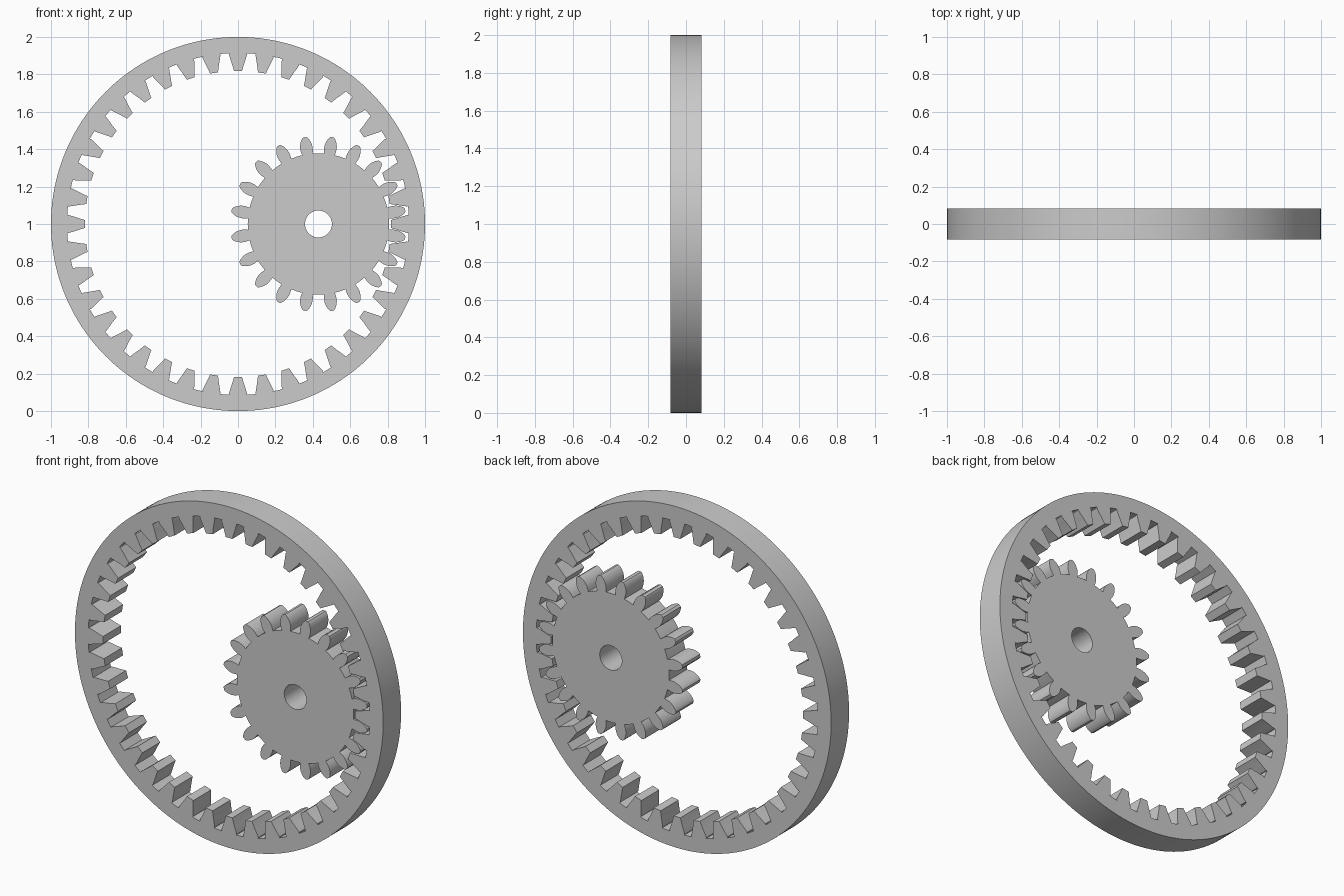
import bpy, bmesh
from math import cos, sin, pi, radians

if "Cube" in bpy.data.objects:
    bpy.data.objects.remove(bpy.data.objects["Cube"])

HALF_DEPTH = 0.083
AXLE_Z = 1.0


def circle(r, n):
    return [(r * cos(2 * pi * i / n), r * sin(2 * pi * i / n)) for i in range(n)]


def gear_outline(teeth, phase, flank, root_r, root_steps=2):
    """Closed outline; flank = (radius, half width) from root to tip."""
    pts = []
    pitch = 2 * pi / teeth
    for i in range(teeth):
        a = phase + i * pitch
        polar = [(r, a - w / r) for r, w in flank]
        polar += [(r, a + w / r) for r, w in reversed(flank)]
        # root arc up to the next tooth
        h = flank[0][1] / flank[0][0]
        gap = pitch - 2 * h
        polar += [(root_r, a + h + gap * k / root_steps) for k in range(1, root_steps)]
        pts += [(r * cos(t), r * sin(t)) for r, t in polar]
    return pts


def plate(name, loops, x):
    """Filled 2D profile with holes, given thickness and stood upright."""
    cu = bpy.data.curves.new(name + "_profile", 'CURVE')
    cu.dimensions = '2D'
    cu.fill_mode = 'BOTH'
    cu.extrude = HALF_DEPTH
    for loop in loops:
        sp = cu.splines.new('POLY')
        sp.points.add(len(loop) - 1)
        for p, (u, v) in zip(sp.points, loop):
            p.co = (u, v, 0, 1)
        sp.use_cyclic_u = True
    tmp = bpy.data.objects.new(name + "_tmp", cu)
    bpy.context.collection.objects.link(tmp)
    bpy.context.view_layer.update()
    dg = bpy.context.evaluated_depsgraph_get()
    me = bpy.data.meshes.new_from_object(tmp.evaluated_get(dg))
    bpy.data.objects.remove(tmp)
    me.name = name

    bm = bmesh.new()
    bm.from_mesh(me)
    bmesh.ops.remove_doubles(bm, verts=bm.verts, dist=1e-5)
    for v in bm.verts:  # profile plane becomes XZ
        v.co = (v.co.x, -v.co.z, v.co.y)
    bmesh.ops.recalc_face_normals(bm, faces=bm.faces)
    bm.to_mesh(me)
    bm.free()

    ob = bpy.data.objects.new(name, me)
    ob.location = (x, 0, AXLE_Z)
    bpy.context.collection.objects.link(ob)
    bpy.ops.object.select_all(action='DESELECT')
    ob.select_set(True)
    bpy.context.view_layer.objects.active = ob
    bpy.ops.object.shade_smooth_by_angle(angle=radians(30))
    return ob


# outer ring with 40 inward teeth
ring_flank = [(0.914, 0.046), (0.909, 0.0495 - 0.001), (0.897, 0.0455),
              (0.878, 0.0395), (0.86, 0.0335), (0.84, 0.0275), (0.818, 0.0215)]
plate("ring_gear",
      [circle(1.0, 160), gear_outline(40, 0, ring_flank, 0.914)], 0)

# pinion with 20 leaf-shaped teeth and an axle hole
pinion_flank = [(0.378, 0.0285), (0.392, 0.0315), (0.408, 0.0335), (0.425, 0.0325),
                (0.44, 0.0285), (0.455, 0.0215), (0.465, 0.0145), (0.470, 0.008)]
plate("pinion_gear",
      [gear_outline(20, pi / 20, pinion_flank, 0.378), circle(0.072, 48)], 0.43)
